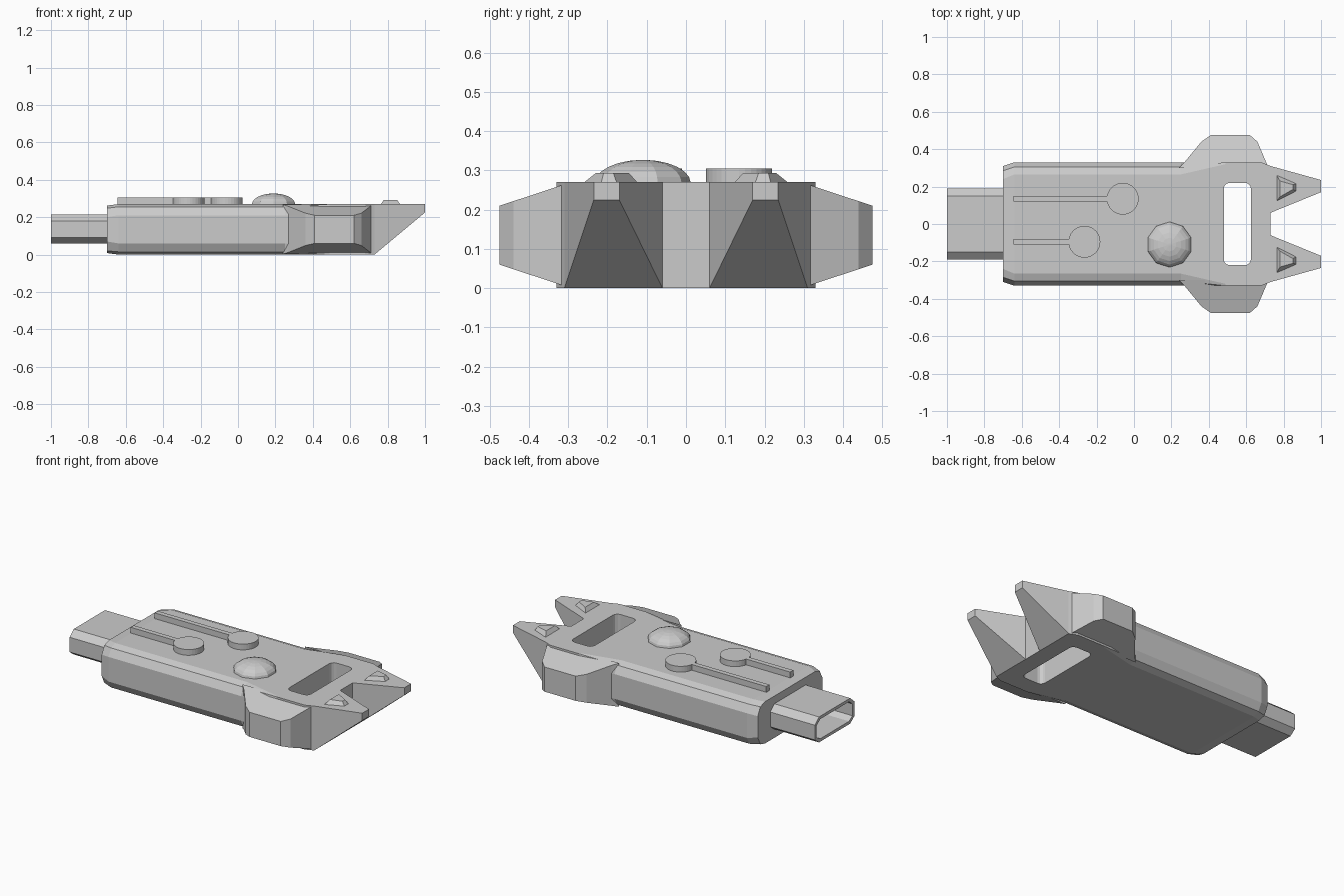
import bpy, bmesh
from math import sin, cos, pi, radians

if "Cube" in bpy.data.objects:
    bpy.data.objects.remove(bpy.data.objects["Cube"])


def loft(name, rings, caps=True, closed=False):
    """Skin matching rings of points into one mesh object."""
    bm = bmesh.new()
    vs = [[bm.verts.new(p) for p in r] for r in rings]
    n = len(vs[0])
    pairs = list(zip(vs, vs[1:])) + ([(vs[-1], vs[0])] if closed else [])
    for a, b in pairs:
        for i in range(n):
            j = (i + 1) % n
            bm.faces.new((a[i], a[j], b[j], b[i]))
    if caps and not closed:
        bm.faces.new(vs[0])
        bm.faces.new(vs[-1])
    bmesh.ops.recalc_face_normals(bm, faces=bm.faces)
    me = bpy.data.meshes.new(name)
    bm.to_mesh(me)
    bm.free()
    ob = bpy.data.objects.new(name, me)
    bpy.context.collection.objects.link(ob)
    return ob


def prism(name, pts, z0, z1):
    return loft(name, [[(x, y, z) for x, y in pts] for z in (z0, z1)])


def section(x, half):
    """Mirror a half profile (y, z) into a full ring at x."""
    return [(x, y, z) for y, z in half] + [(x, -y, z) for y, z in reversed(half)]


# Main body: chamfered shell that turns square-edged near the front
end = [(.24, .262), (.285, .248), (.31, .20), (.31, .07), (.285, .02), (.24, .008)]
mid = [(.265, .27), (.305, .255), (.33, .21), (.33, .06), (.305, .015), (.265, 0)]


def square(w):
    return [(w - .01, .27), (w, .27), (w, .21), (w, .06), (w, 0), (w - .01, 0)]


body = loft("body", [section(-.70, end), section(-.64, mid), section(.25, mid),
                     section(.49, square(.33)), section(.68, square(.33)),
                     section(.73, square(.31))])

# Rounded slot cut through the front
slot = []
for cx, cy, a0 in ((.595, .19, 0), (.51, .19, 90), (.51, -.19, 180), (.595, -.19, 270)):
    for k in range(4):
        a = radians(a0 + 30 * k)
        slot.append((cx + .03 * cos(a), cy + .03 * sin(a)))
cutter = prism("slot_cutter", slot, -.1, .4)
cutter.hide_render = True
cutter.hide_set(True)
cut = body.modifiers.new("slot", "BOOLEAN")
cut.operation = "DIFFERENCE"
cut.solver = "EXACT"
cut.object = cutter


# Hollow plug
def plug_ring(x, t):
    return section(x, [(.15 - t * .6, .215 - t), (.19 - t, .18 - t * .5),
                       (.19 - t, .09 + t * .5), (.15 - t * .6, .06 + t)])


loft("plug", [plug_ring(-.69, 0), plug_ring(-1, 0), plug_ring(-1, .018),
              plug_ring(-.69, .018)], closed=True)

# Mirrored front parts: side fins, pointed horns and raised eyes
fin = [(.24, .30), (.27, .33), (.36, .44), (.41, .475), (.62, .475),
       (.66, .44), (.715, .31), (.70, .30)]
for s, side in ((1, "left"), (-1, "right")):
    loft("fin_" + side, [[(x, s * y, .21 + (.475 - y) * .33) for x, y in fin],
                         [(x, s * y, .06 - (.475 - y) * .33) for x, y in fin]])

    def quad(x, y0, y1, z0, z1):
        return [(x, s * y0, z0), (x, s * y1, z0), (x, s * y1, z1), (x, s * y0, z1)]

    loft("horn_" + side, [quad(.73, .06, .31, 0, .27), quad(1, .17, .235, .225, .27)])
    base = [(.76, .12), (.76, .265), (.87, .217), (.87, .175)]
    top = [(.78, .145), (.78, .23), (.85, .21), (.85, .185)]
    loft("eye_" + side, [[(x, s * y, z) for x, y in pts]
                         for pts, z in ((base, .265), (top, .293))])

# Raised keyhole-shaped tracks: disc with a long bar
for name, cx, cy in (("track_back", -.06, .135), ("track_front", -.265, -.095)):
    pts = [(-.645, cy + .015), (-.645, cy - .015)]
    for k in range(33):
        a = radians(-170 + 340 * k / 32)
        pts.append((cx + .085 * cos(a), cy + .085 * sin(a)))
    prism(name, pts, .265, .305)

# Low faceted dome
rings = []
for k in range(7):
    e = radians(k * 14.5)
    r = .122 * cos(e)
    rings.append([(.19 + r * cos(2 * pi * (i + .5) / 10), -.11 + r * sin(2 * pi * (i + .5) / 10),
                   .268 + .059 * sin(e)) for i in range(10)])
loft("dome", rings)
